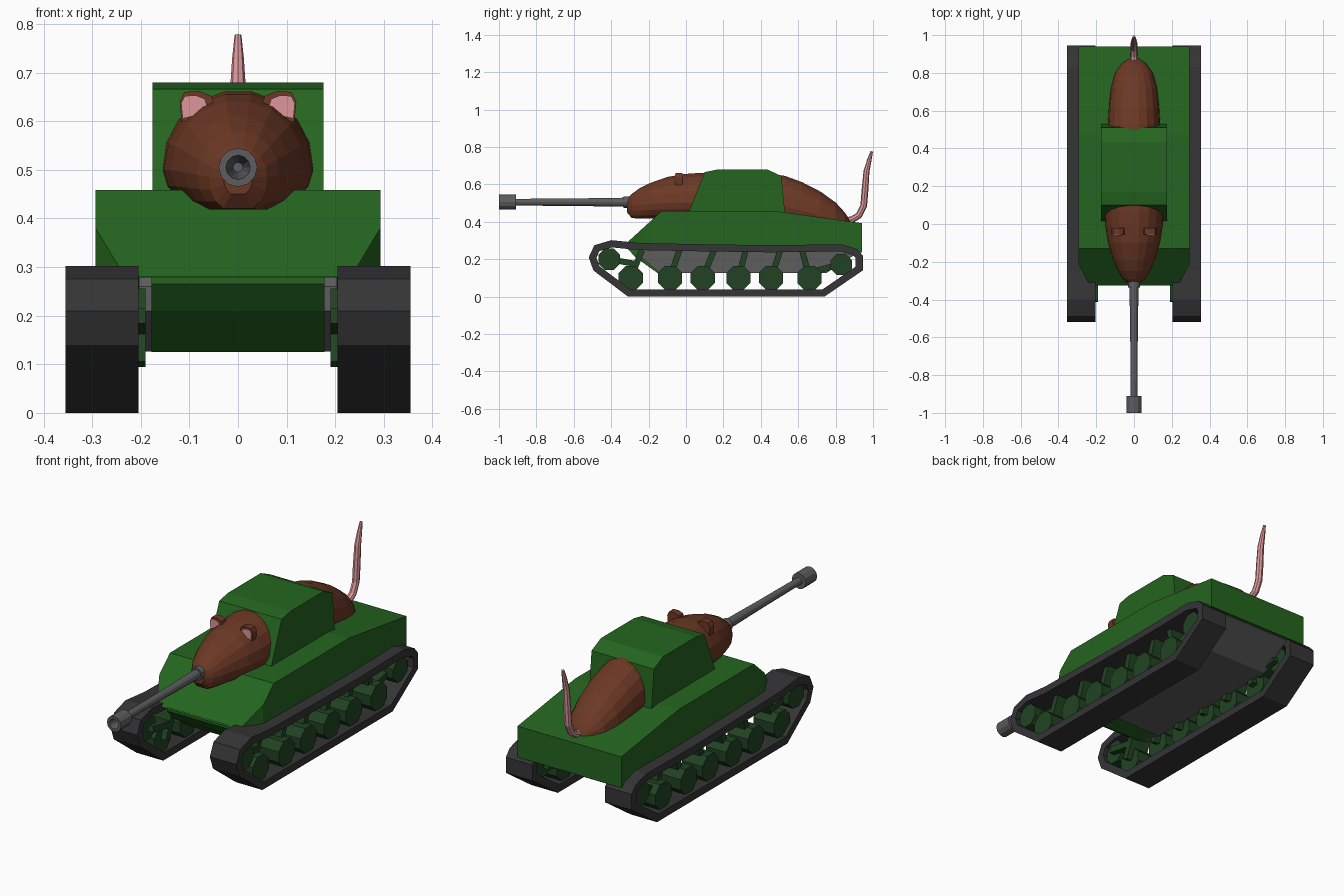
import bpy, bmesh
from math import cos, sin, pi
from mathutils import Vector

if "Cube" in bpy.data.objects:
    bpy.data.objects.remove(bpy.data.objects["Cube"])


def mat(name, rgb):
    m = bpy.data.materials.new(name)
    m.diffuse_color = (*rgb, 1)
    m.use_nodes = True
    m.node_tree.nodes["Principled BSDF"].inputs["Base Color"].default_value = m.diffuse_color
    return m


GREEN = mat("green_paint", (0.018, 0.13, 0.014))
DARK_GREEN = mat("dark_green_paint", (0.015, 0.055, 0.016))
BROWN = mat("brown_fur", (0.15, 0.04, 0.018))
PINK = mat("pink_skin", (0.72, 0.31, 0.32))
RUBBER = mat("track_rubber", (0.035, 0.035, 0.037))
STEEL = mat("steel", (0.11, 0.11, 0.11))


def finish(name, bm, m):
    bmesh.ops.recalc_face_normals(bm, faces=bm.faces)
    me = bpy.data.meshes.new(name)
    bm.to_mesh(me)
    bm.free()
    me.materials.append(m)
    ob = bpy.data.objects.new(name, me)
    bpy.context.collection.objects.link(ob)
    return ob


def loft(bm, rings, caps=True, closed=False):
    vs = [[bm.verts.new(p) for p in r] for r in rings]
    pairs = list(zip(vs, vs[1:])) + ([(vs[-1], vs[0])] if closed else [])
    for a, b in pairs:
        for i in range(len(a)):
            j = (i + 1) % len(a)
            bm.faces.new((a[i], a[j], b[j], b[i]))
    if caps and not closed:
        bm.faces.new(vs[0])
        bm.faces.new(vs[-1])


def prism(bm, prof, x0, x1):
    """Extrude a side profile of (y, z) points across x."""
    loft(bm, [[(x, y, z) for y, z in prof] for x in (x0, x1)])


def circle(y, z, r, n, turn=0.0):
    return [(y + r * cos(2 * pi * (i + turn) / n), z + r * sin(2 * pi * (i + turn) / n)) for i in range(n)]


def inset(prof, d):
    """Mitred inward offset of a counter-clockwise profile."""
    out, n = [], len(prof)
    for i in range(n):
        a, p, b = (Vector(prof[k % n]) for k in (i - 1, i, i + 1))
        e, f = (p - a).normalized(), (b - p).normalized()
        n1, n2 = Vector((-e.y, e.x)), Vector((-f.y, f.x))
        out.append(tuple(p + (n1 + n2) * d / (1 + n1.dot(n2))))
    return out


# Upper hull with chamfered front corners
bm = bmesh.new()
prism(bm, [(-0.325, 0.28), (-0.13, 0.458), (0.475, 0.458), (0.94, 0.393), (0.94, 0.235), (0.8, 0.265)], -0.293, 0.293)
for s in (-1, 1):
    r = bmesh.ops.bisect_plane(bm, geom=bm.verts[:] + bm.edges[:] + bm.faces[:], plane_co=(s * 0.293, -0.215, 0),
                               plane_no=(s * 0.10, -0.055, 0), clear_outer=True)
    bmesh.ops.edgeloop_fill(bm, edges=[e for e in r["geom_cut"] if isinstance(e, bmesh.types.BMEdge)])
finish("upper_hull", bm, GREEN)

# Rounded lower nose
bm = bmesh.new()
prism(bm, [(-0.32, 0.285), (-0.32, 0.265), (-0.27, 0.21), (-0.15, 0.125), (-0.05, 0.125), (-0.05, 0.285)], -0.178, 0.178)
finish("lower_nose", bm, GREEN)

# Grey belly and side walls
bm = bmesh.new()
prism(bm, [(-0.24, 0.21), (-0.24, 0.26), (-0.22, 0.28), (0.92, 0.28), (0.92, 0.235), (0.75, 0.126), (-0.14, 0.126)], -0.204, 0.204)
finish("lower_hull", bm, STEEL)

# Turret housing
bm = bmesh.new()
prism(bm, [(0.01, 0.44), (0.10, 0.666), (0.17, 0.68), (0.435, 0.68), (0.51, 0.645), (0.53, 0.44)], -0.176, 0.176)
finish("turret", bm, GREEN)

# Tracks: closed bands around the running gear
outer = [(-0.31, 0.0), (0.74, 0.0), (0.945, 0.14), (0.945, 0.22), (0.915, 0.255), (0.83, 0.28), (0.45, 0.275),
         (0.1, 0.28), (-0.25, 0.287), (-0.40, 0.302), (-0.49, 0.275), (-0.52, 0.21), (-0.495, 0.14)]
inner = inset(outer, 0.038)
road = [(-0.295, 0.1), (-0.085, 0.1), (0.09, 0.1), (0.28, 0.1), (0.455, 0.1), (0.66, 0.1)]
ends = [(-0.41, 0.2), (0.83, 0.172)]
lean = [0.06, 0.05, 0.06, 0.04, 0.05, -0.04]
for side, s in (("left", -1), ("right", 1)):
    bm = bmesh.new()
    loft(bm, [[(s * 0.205, *o), (s * 0.355, *o), (s * 0.355, *i), (s * 0.205, *i)]
              for o, i in zip(outer, inner)], closed=True)
    finish(side + "_track", bm, RUBBER)

    # Road wheels and end wheels
    bm = bmesh.new()
    for y, z in road:
        prism(bm, circle(y, z, 0.07, 8, 0.5), s * 0.22, s * 0.335)
    for y, z in ends:
        prism(bm, circle(y, z, 0.062, 8, 0.5), s * 0.22, s * 0.335)
    finish(side + "_wheels", bm, DARK_GREEN)

    # Suspension arms
    bm = bmesh.new()
    arms = [(p, (p[0] + d, 0.25)) for p, d in zip(road, lean)]
    arms += [(ends[0], (-0.27, 0.175)), (ends[1], (0.70, 0.14))]
    for a, b in arms:
        a, b = Vector(a), Vector(b)
        t = (b - a).normalized() * 0.016
        q = Vector((-t.y, t.x))
        prism(bm, [tuple(v) for v in (a + q, b + q, b - q, a - q)], s * 0.19, s * 0.30)
    finish(side + "_suspension", bm, DARK_GREEN)


# Animal body: domed sections (y, half width, top, centre height, flat bottom)
def body(name, sections, n=18):
    bm = bmesh.new()
    rings = []
    for y, w, top, mid, low in sections:
        ring = []
        for i in range(n):
            c, sn = cos(2 * pi * i / n), sin(2 * pi * i / n)
            ring.append((w * c, y, mid + (top - mid) * sn if sn > 0 else mid + (mid - low) * max(1.2 * sn, -1)))
        rings.append(ring)
    loft(bm, rings)
    return finish(name, bm, BROWN)


body("head", [(-0.315, 0.03, 0.525, 0.485, 0.45), (-0.29, 0.06, 0.55, 0.485, 0.42), (-0.25, 0.085, 0.58, 0.49, 0.418),
              (-0.19, 0.11, 0.61, 0.495, 0.418), (-0.10, 0.138, 0.642, 0.5, 0.418), (-0.01, 0.152, 0.658, 0.5, 0.418),
              (0.07, 0.157, 0.664, 0.5, 0.418), (0.15, 0.157, 0.664, 0.5, 0.418)])
body("rump", [(0.44, 0.14, 0.662, 0.49, 0.40), (0.53, 0.138, 0.648, 0.48, 0.39), (0.62, 0.133, 0.615, 0.46, 0.38),
              (0.72, 0.122, 0.563, 0.43, 0.37), (0.80, 0.10, 0.505, 0.41, 0.36), (0.85, 0.065, 0.45, 0.40, 0.36),
              (0.875, 0.03, 0.41, 0.39, 0.36)])

# Ears with pink inner faces
ear = [(0.048, 0.63), (0.055, 0.652), (0.08, 0.662), (0.11, 0.66), (0.12, 0.64), (0.116, 0.598), (0.085, 0.605)]
pink = [(0.093 + (x - 0.088) * 0.75, 0.633 + (z - 0.635) * 0.75) for x, z in ear]
for side, s in (("left", -1), ("right", 1)):
    for name, prof, y0, y1, m in (("ear", ear, -0.055, -0.02, BROWN), ("inner_ear", pink, -0.06, -0.05, PINK)):
        bm = bmesh.new()
        loft(bm, [[(s * x, y, z) for x, z in prof] for y in (y0, y1)])
        finish(side + "_" + name, bm, m)


# Gun: turned profile of (y, radius) points, with an open muzzle
bm = bmesh.new()
gun = [(-0.90, 0.010), (-0.985, 0.022), (-1.0, 0.025), (-1.0, 0.04), (-0.91, 0.04), (-0.91, 0.018), (-0.60, 0.020),
       (-0.335, 0.024), (-0.335, 0.031), (-0.29, 0.031), (-0.25, 0.02)]
loft(bm, [[(x, y, z) for x, z in circle(0, 0.505, r, 12)] for y, r in gun])
finish("gun_barrel", bm, STEEL)

# Tapered tail curling upward
bm = bmesh.new()
path = [(0.85, 0.405, 0.018), (0.89, 0.413, 0.018), (0.925, 0.435, 0.018), (0.95, 0.485, 0.018), (0.957, 0.57, 0.018),
        (0.965, 0.67, 0.016), (0.98, 0.73, 0.012), (0.993, 0.777, 0.007)]
rings = []
for k, (y, z, r) in enumerate(path):
    a, b = path[max(k - 1, 0)], path[min(k + 1, len(path) - 1)]
    t = Vector((b[0] - a[0], b[1] - a[1])).normalized()
    rings.append([(c, y - t.y * d, z + t.x * d) for c, d in circle(0, 0, r, 8)])
loft(bm, rings)
finish("tail", bm, PINK)
